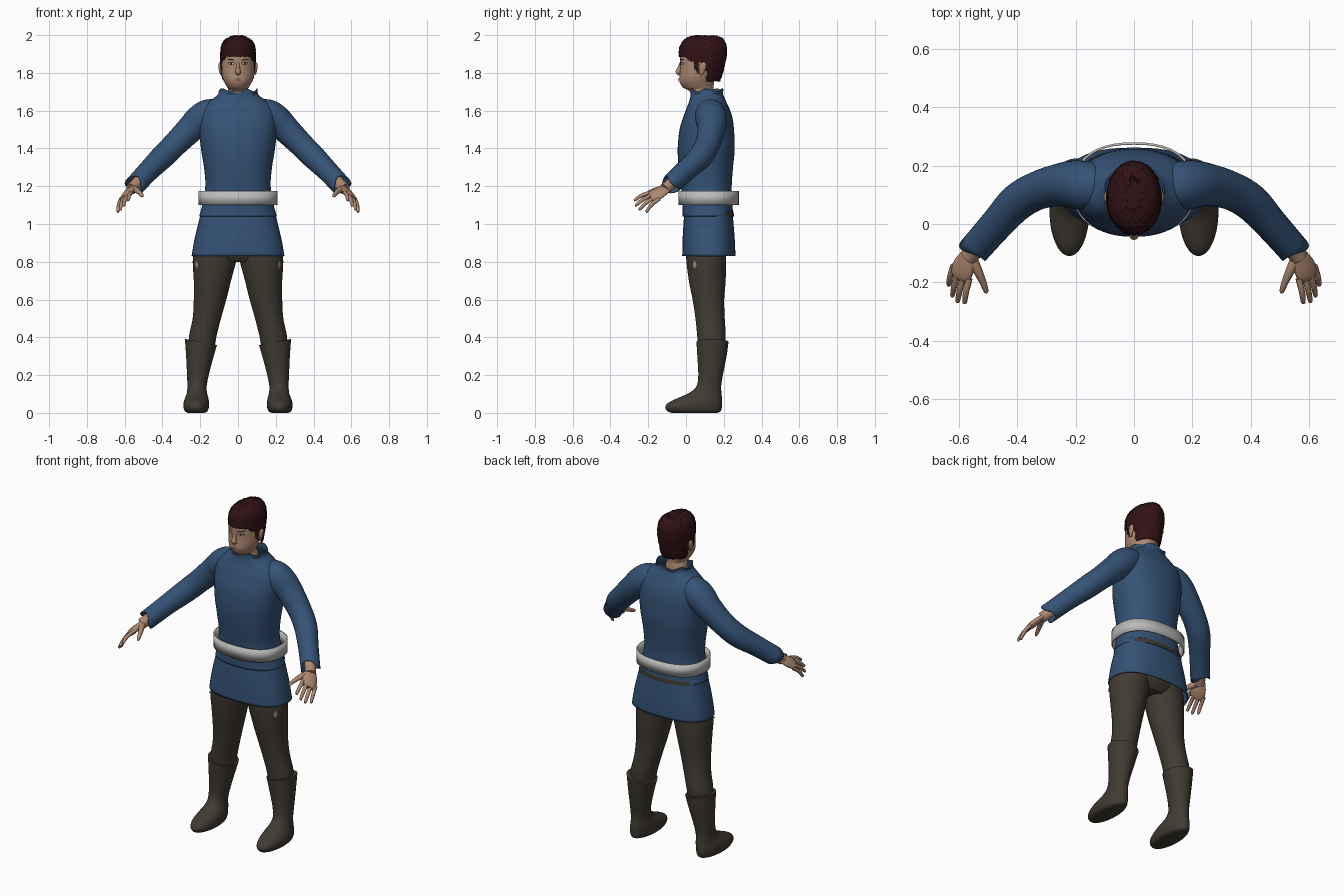
import bpy, bmesh, math, random
from mathutils import Vector
from mathutils.bvhtree import BVHTree

random.seed(4)
if "Cube" in bpy.data.objects:
    bpy.data.objects.remove(bpy.data.objects["Cube"], do_unlink=True)


def material(name, r, g, b):
    m = bpy.data.materials.new(name)
    m.use_nodes = True
    m.diffuse_color = (r, g, b, 1)
    bsdf = m.node_tree.nodes["Principled BSDF"]
    bsdf.inputs["Base Color"].default_value = (r, g, b, 1)
    bsdf.inputs["Roughness"].default_value = 0.8
    return m


BLUE = material("blue cloth", 0.035, 0.085, 0.18)
BROWN = material("dark brown leather", 0.052, 0.043, 0.032)
SKIN = material("skin", 0.42, 0.25, 0.165)
HAIR = material("dark red hair", 0.03, 0.006, 0.008)
BELT = material("pale grey belt", 0.5, 0.5, 0.5)
LIP = material("lips", 0.28, 0.13, 0.09)
WHITE = material("eye white", 0.6, 0.56, 0.52)
DARK = material("eye dark", 0.015, 0.009, 0.008)


def finish(name, verts, faces, mat, thick=0, angle=50, keep=None):
    """Make an object; keep is a rule for the faces that stay."""
    mesh = bpy.data.meshes.new(name)
    mesh.from_pydata(verts, [], faces)
    bm = bmesh.new()
    bm.from_mesh(mesh)
    if keep:
        gone = [f for f in bm.faces if not keep(f.calc_center_median())]
        bmesh.ops.delete(bm, geom=gone, context="FACES")
    bmesh.ops.recalc_face_normals(bm, faces=bm.faces)
    bm.to_mesh(mesh)
    bm.free()
    mesh.materials.append(mat)
    mesh.shade_smooth()
    mesh.set_sharp_from_angle(angle=math.radians(angle))
    ob = bpy.data.objects.new(name, mesh)
    bpy.context.collection.objects.link(ob)
    if thick:
        mod = ob.modifiers.new("thickness", "SOLIDIFY")
        mod.thickness = thick
        mod.offset = -1
    return ob


def smooth_rows(rows, k):
    """Catmull-Rom interpolation of tuples."""
    out = []
    for i in range(len(rows) - 1):
        p = [rows[max(i - 1, 0)], rows[i], rows[i + 1], rows[min(i + 2, len(rows) - 1)]]
        for j in range(k):
            t = j / k
            out.append([b + 0.5 * t * (c - a + t * (2*a - 5*b + 4*c - d + t * (3*(b - c) + d - a)))
                        for a, b, c, d in zip(*p)])
    return out + [list(rows[-1])]


def skin_rings(rings, caps):
    n = len(rings[0])
    verts = [v for r in rings for v in r]
    faces = [(i*n + j, i*n + (j + 1) % n, (i + 1)*n + (j + 1) % n, (i + 1)*n + j)
             for i in range(len(rings) - 1) for j in range(n)]
    if caps:
        faces += [tuple(range(n)), tuple(range(len(verts) - n, len(verts)))]
    return verts, faces


def loft(name, rows, mat, n=40, k=4, caps=True, warp=None, power=2, **kw):
    """Horizontal oval sections given as z, x0, x1, y0, y1."""
    rings = []
    for z, x0, x1, y0, y1 in smooth_rows(rows, k):
        ring = []
        for j in range(n):
            a = math.tau * j / n
            c, s = (math.copysign(abs(q) ** (2 / power), q) for q in (math.cos(a), math.sin(a)))
            v = Vector(((x0 + x1)/2 + c*(x1 - x0)/2, (y0 + y1)/2 + s*(y1 - y0)/2, z))
            ring.append(warp(v, a) if warp else v)
        rings.append(ring)
    verts, faces = skin_rings(rings, caps)
    ob = finish(name, verts, faces, mat, **kw)
    ob["sections"] = len(rings)
    return ob, BVHTree.FromPolygons(verts, faces)


def centred(rows):
    return [(z, -w, w, y0, y1) for z, w, y0, y1 in rows]


def tube(name, path, mat, s=1, wide=(1, 0, 0), flat=1, n=16, k=4, caps=True, jag=0, **kw):
    """Sections along a path of x, y, z, radius; flat thins them across."""
    pts = smooth_rows(path, k)
    rings = []
    for i, (x, y, z, r) in enumerate(pts):
        t = (Vector(pts[min(i + 1, len(pts) - 1)][:3]) - Vector(pts[max(i - 1, 0)][:3])).normalized()
        u = Vector(wide)
        u = (u - t * u.dot(t)).normalized()
        v = t.cross(u)
        end = jag if i == len(pts) - 1 else 0
        ring = []
        for j in range(n):
            a = math.tau * j / n
            p = Vector((x, y, z)) + r*(u*math.cos(a) + v*flat*math.sin(a)) + t*end*math.cos(2*a)
            ring.append(Vector((s * p.x, p.y, p.z)))
        rings.append(ring)
    return finish(name, *skin_rings(rings, caps), mat, **kw)


def plate(name, tree, centre, w, h, mat, lift, toward=(0, 1, 0), n=20, tilt=0):
    """Thin painted patch laid on a surface."""
    d = Vector(toward).normalized()
    side = d.cross(Vector((0, 0, 1)))
    verts = []
    for f in (0, 0.5, 1):
        for j in range(n if f else 1):
            a = math.tau * j / n
            o = Vector(centre) - d*0.3 + side*f*w*math.cos(a)
            o.z += f * (h*math.sin(a) + tilt*math.cos(a))
            hit = tree.ray_cast(o, d)[0]
            verts.append((hit or o + d*0.3) - d*lift)
    faces = [(0, 1 + j, 1 + (j + 1) % n) for j in range(n)]
    faces += [(1 + j, 1 + (j + 1) % n, 1 + n + (j + 1) % n, 1 + n + j) for j in range(n)]
    ob = finish(name, verts, faces, mat)
    if ob.data.polygons[0].normal.dot(d) > 0:
        ob.data.flip_normals()


# Tunic: body with a ragged collar, and a flared skirt
def collar(v, a):
    if v.z > 1.69:
        v.z += 0.008 * math.cos(5 * a)
    return v


loft("tunic_body", centred([
    (1.04, .2, -.012, .245), (1.1, .183, -.012, .24), (1.2, .167, -.02, .236), (1.3, .174, -.033, .243),
    (1.4, .19, -.038, .252), (1.5, .2, -.028, .248), (1.56, .2, -.01, .24), (1.6, .19, .004, .228),
    (1.64, .155, .02, .21), (1.67, .115, .028, .197), (1.69, .098, .03, .19), (1.71, .098, .03, .192)]),
    BLUE, n=48, caps=False, warp=collar, power=2.3, thick=.006)
loft("tunic_skirt", centred([
    (.83, .246, -.02, .262), (.92, .23, -.018, .258), (1.02, .206, -.012, .25), (1.07, .193, -.008, .245)]),
    BLUE, n=48, caps=False, power=2.5, thick=.006)
loft("waistband_gap", centred([(1.04, .206, -.012, .254), (1.065, .2, -.012, .252)]), BROWN,
     caps=False, power=2.4, keep=lambda c: c.y > .21)

# Belt: a stiff ring standing off the waist
loft("belt", centred([(1.1, .21, -.04, .28), (1.175, .21, -.04, .28)]), BELT, n=44, k=1,
     caps=False, power=2.4, thick=.008, angle=5)

# Trouser seat
loft("trouser_seat", centred([(.8, .12, .03, .19), (.86, .2, .0, .225), (1.0, .185, .0, .235)]), BROWN)

# Head and neck
head, face = loft("head", centred([
    (1.62, .065, .03, .16), (1.69, .06, .025, .15), (1.712, .052, .005, .147), (1.722, .056, -.016, .146),
    (1.75, .072, -.033, .148), (1.78, .083, -.034, .152), (1.82, .088, -.031, .168), (1.86, .089, -.032, .182),
    (1.9, .087, -.03, .19), (1.94, .075, -.015, .18), (1.97, .05, .02, .15)]), SKIN, n=48)
tube("nose", [(0, -.02, 1.87, .006), (0, -.029, 1.845, .008), (0, -.037, 1.82, .011),
              (0, -.039, 1.806, .016), (0, -.03, 1.796, .012)], SKIN, angle=80)


# Short hair: a shell cut along the hairline, around the ears and at the nape
def hairline(c):
    if c.y < .045:
        return c.z > 1.885 - .35 * max(c.y, -.01) - .5 * max(abs(c.x) - .06, 0)
    if c.y < .065:
        return c.z > 1.795
    if c.y < .11:
        return c.z > 1.853
    return c.z > 1.755


def tousle(v, a):
    return v + Vector([random.uniform(-.0025, .0025) for _ in "xyz"])


loft("hair", centred([
    (1.73, .066, .03, .168), (1.77, .083, -.005, .186), (1.82, .092, -.03, .2), (1.86, .094, -.037, .21),
    (1.9, .094, -.038, .216), (1.94, .09, -.033, .215), (1.97, .075, -.015, .204),
    (1.988, .05, .01, .185), (1.998, .02, .05, .15)]), HAIR, n=72, k=6, warp=tousle,
    keep=hairline, thick=.006)

# Lips
plate("upper_lip", face, (0, -.03, 1.768), .022, .0045, LIP, .004)
plate("lower_lip", face, (0, -.03, 1.76), .018, .005, LIP, .005)

for side, s in (("left", 1), ("right", -1)):
    def name(part):
        return part + "_" + side

    # Eyes, brows and ears
    plate(name("eyelid"), face, (s*.036, 0, 1.85), .018, .008, DARK, .002)
    plate(name("eye_white"), face, (s*.036, 0, 1.849), .014, .0052, WHITE, .003)
    plate(name("iris"), face, (s*.036, 0, 1.849), .0055, .0055, DARK, .004)
    plate(name("brow"), face, (s*.038, 0, 1.87), .022, .0035, DARK, .003, tilt=s*.003)
    tube(name("ear"), [(.088, .08, 1.787, .004), (.092, .082, 1.8, .011), (.094, .087, 1.825, .018),
                       (.095, .092, 1.847, .016), (.092, .092, 1.857, .004)],
         SKIN, s, wide=(0, 1, 0), flat=.5)

    # Sleeve with a ragged open cuff
    tube(name("sleeve"), [
        (.08, .125, 1.59, .065), (.15, .13, 1.58, .082), (.2, .135, 1.55, .083), (.25, .135, 1.505, .074),
        (.33, .115, 1.425, .066), (.4, .075, 1.355, .064), (.47, 0, 1.285, .057), (.545, -.085, 1.205, .054)],
        BLUE, s, n=28, caps=False, jag=.018, thick=.005)

    # Hand: wrist, palm, fingers and thumb
    across = (.055, .045, -.035)
    tube(name("wrist"), [(.49, -.02, 1.265, .036), (.54, -.08, 1.21, .031), (.565, -.115, 1.185, .03)],
         SKIN, s)
    tube(name("palm"), [(.55, -.09, 1.2, .026), (.567, -.115, 1.183, .035), (.583, -.145, 1.163, .043),
                        (.594, -.172, 1.147, .042), (.597, -.186, 1.139, .032)],
         SKIN, s, wide=across, flat=.42, n=20)
    tips = [("index", (.582, -.274, 1.125)), ("middle", (.606, -.27, 1.096)),
            ("ring", (.624, -.25, 1.075)), ("little", (.636, -.212, 1.063))]
    for i, (finger, tip) in enumerate(tips):
        base = Vector((.592, -.165, 1.15)) + Vector(across) * (i - 1.5) * .33
        tip = Vector(tip)
        mid = base.lerp(tip, .5) + Vector((.003, -.004, .005))
        tube(name(finger + "_finger"), [(*base, .011), (*mid, .0105), (*base.lerp(tip, .93), .008), (*tip, .003)],
             SKIN, s, n=10, angle=80)
    tube(name("thumb"), [(.558, -.115, 1.188, .02), (.536, -.16, 1.178, .016), (.518, -.2, 1.163, .012),
                         (.508, -.228, 1.15, .009), (.505, -.237, 1.145, .003)], SKIN, s, n=10, angle=80)

    # Trouser leg with a small diamond tear
    def mirror(rows):
        return [(z, *sorted((s*a, s*b)), c, d) for z, a, b, c, d in rows]

    leg, surface = loft(name("trouser_leg"), mirror([
        (.3, .13, .26, .068, .2), (.4, .115, .26, .06, .21), (.5, .09, .24, .05, .205), (.6, .062, .234, .035, .202),
        (.7, .037, .234, .015, .21), (.83, .004, .238, .0, .213), (.92, .0, .2, .0, .225)]), BROWN)
    plate(name("trouser_tear"), surface, (s*.215, .05, .785), .013, .025, SKIN, .003,
          toward=(-s, 1, 0), n=4)

    # Boot: open slanted top, rounded foot
    def slant(v, a):
        v.z += .2 * (abs(v.x) - .195) * (v.z / .38) ** 4
        return v

    loft(name("boot"), mirror([
        (0, .178, .266, -.075, .165), (.008, .163, .28, -.097, .183), (.03, .154, .289, -.11, .19),
        (.055, .154, .288, -.092, .191), (.08, .157, .28, -.04, .19), (.105, .164, .271, .015, .188),
        (.14, .166, .268, .055, .186), (.2, .155, .27, .065, .195), (.3, .13, .275, .06, .215),
        (.375, .111, .281, .055, .225)][::-1]), BROWN, warp=slant)
